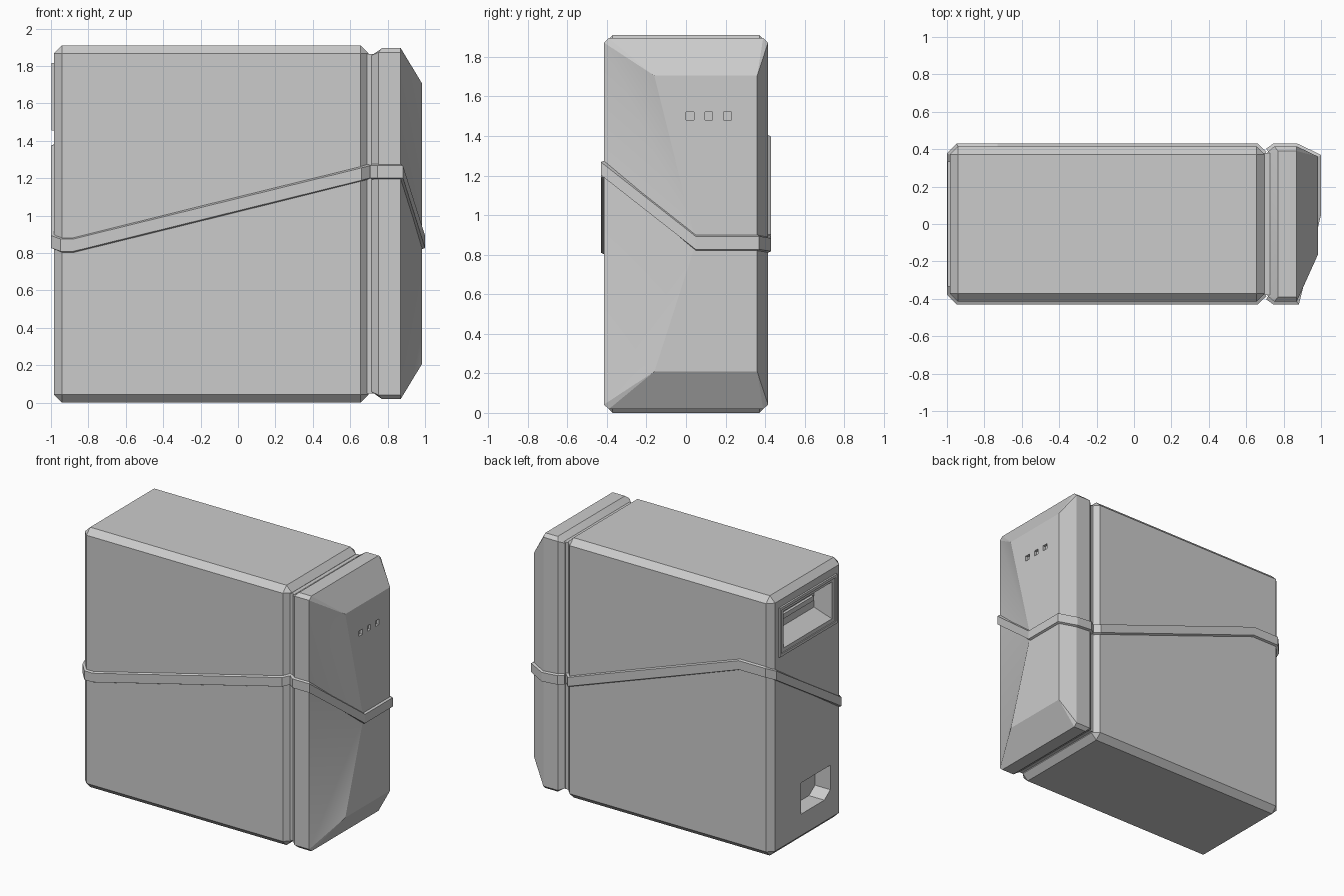
import bpy, bmesh
from mathutils import Vector

cube = bpy.data.objects.get("Cube")
if cube:
    bpy.data.objects.remove(cube, do_unlink=True)

# Single casing colour
grey = bpy.data.materials.new("casing_grey")
grey.use_nodes = True
tone = (0.6, 0.6, 0.6, 1)
grey.diffuse_color = tone
for node in grey.node_tree.nodes:
    if node.type == 'BSDF_PRINCIPLED':
        node.inputs["Base Color"].default_value = tone


def finish(name, bm):
    bmesh.ops.recalc_face_normals(bm, faces=bm.faces[:])
    mesh = bpy.data.meshes.new(name)
    bm.to_mesh(mesh)
    bm.free()
    mesh.materials.append(grey)
    ob = bpy.data.objects.new(name, mesh)
    bpy.context.scene.collection.objects.link(ob)
    return ob


def box(name, lo, hi, chamfer=0):
    lo, hi = Vector(lo), Vector(hi)
    bm = bmesh.new()
    bmesh.ops.create_cube(bm, size=1)
    for v in bm.verts:
        v.co = Vector([(a + b) / 2 + c * (b - a) for a, b, c in zip(lo, hi, v.co)])
    if chamfer:
        bmesh.ops.bevel(bm, geom=bm.edges[:], offset=chamfer, segments=1,
                        profile=0.5, affect='EDGES')
    return finish(name, bm)


def loft(name, x0, outline0, x1, outline1):
    """Solid between two (y, z) outlines on planes of constant x."""
    bm = bmesh.new()
    a = [bm.verts.new((x0, y, z)) for y, z in outline0]
    b = [bm.verts.new((x1, y, z)) for y, z in outline1]
    bm.faces.new(a)
    bm.faces.new(b[::-1])
    for i in range(len(a)):
        j = (i + 1) % len(a)
        bm.faces.new((a[i], a[j], b[j], b[i]))
    return finish(name, bm)


def cut(target, cutter, keep=False):
    mod = target.modifiers.new("cut", 'BOOLEAN')
    mod.operation, mod.solver, mod.object = 'DIFFERENCE', 'EXACT', cutter
    bpy.context.view_layer.objects.active = target
    bpy.ops.object.modifier_apply(modifier=mod.name)
    if not keep:
        bpy.data.objects.remove(cutter, do_unlink=True)


def rect(y0, y1, z0, z1):
    return [(y0, z0), (y1, z0), (y1, z1), (y0, z1)]


def band(name, path):
    """Raised trim with sloped edges, following a path around the casing."""
    bm = bmesh.new()
    pts = [Vector(p) for p in path]
    rings = []
    for i, p in enumerate(pts):
        normals = []
        for a, b in ((i - 1, i), (i, i + 1)):
            if 0 <= a and b < len(pts):
                d = pts[b] - pts[a]
                normals.append(Vector((d.y, -d.x, 0)).normalized())
        n = sum(normals, Vector()).normalized()
        n /= n.dot(normals[0])
        rings.append([bm.verts.new(p + n * off + Vector((0, 0, dz)))
                      for off, dz in ((-.02, -.048), (.015, -.033), (.015, .033), (-.02, .048))])
    for a, b in zip(rings, rings[1:]):
        for k in range(4):
            m = (k + 1) % 4
            bm.faces.new((a[k], a[m], b[m], b[k]))
    bm.faces.new(rings[0])
    bm.faces.new(rings[-1][::-1])
    return finish(name, bm)


# Main case with chamfered edges, and the neck joining it to the front panel
case = box("main_case", (-.985, -.415, 0), (.698, .415, 1.91), .043)
box("neck", (.68, -.38, .05), (.73, .38, 1.865))

# Handle recess with raised frame on the left end of the case
frame = box("recess_frame", (-.998, -.335, 1.455), (-.975, .335, 1.815))
cut(frame, box("lip_cutter", (-1.1, -.315, 1.475), (-.99, .315, 1.795)))
recess = loft("recess_cutter", -1.01, rect(-.29, .29, 1.49, 1.78),
              -.88, rect(-.23, .23, 1.58, 1.74))
cut(frame, recess, keep=True)
cut(case, recess)
box("recess_slot_bar", (-.9, -.2, 1.645), (-.87, .2, 1.68))

# Lower port opening with one clipped corner
port = [(.07, .2), (-.2, .2), (-.27, .25), (-.27, .43), (.07, .43)]
cut(case, loft("port_cutter", -1.1, port, -.86, port))

# Front panel: upper and lower halves share a slanted middle ring
plan = [(.715, -.385), (.75, -.415), (.87, -.415), (.985, .05),
        (.985, .36), (.87, .415), (.75, .415), (.715, .385)]
mid_z = [1.235, 1.235, 1.235, .86, .86, .86, .86, .86]
bm = bmesh.new()
mid = [bm.verts.new((x, y, z)) for (x, y), z in zip(plan, mid_z)]
for side in (1, -1):
    def level(h):
        return .957 + side * h
    rim = []
    for i, (x, y) in enumerate(plan):
        h = .748 if i in (3, 4) else .9 if i in (0, 7) else .915
        rim.append(bm.verts.new((x, -.16 if i == 3 else y, level(h))))
    cap = [bm.verts.new((x, y, level(.938)))
           for x, y in ((.77, -.39), (.87, -.39), (.87, .39), (.77, .39))]
    for i in range(8):
        j = (i + 1) % 8
        if i == 2:
            bm.faces.new((mid[i], mid[j], rim[i]))
            bm.faces.new((rim[i], mid[j], rim[j]))
        else:
            bm.faces.new((mid[i], mid[j], rim[j], rim[i]))
    bm.faces.new(cap)
    for loop in ((rim[3], rim[4], cap[2], cap[1]), (rim[2], rim[3], cap[1]),
                 (rim[4], rim[5], cap[2]), (rim[1], rim[2], cap[1], cap[0]),
                 (rim[5], rim[6], cap[3], cap[2]), (rim[0], rim[1], cap[0]),
                 (rim[6], rim[7], cap[3]), (rim[7], rim[0], cap[0], cap[3])):
        bm.faces.new(loop)
panel = finish("front_panel", bm)

# Three small indicator holes
for y in (.02, .115, .21):
    cut(panel, box("indicator_cutter", (.965, y - .02, 1.48), (1.1, y + .02, 1.52)))

# Trim bands wrapping the panel and the case
band("panel_band", [(.715, -.39, 1.235), (.75, -.415, 1.235), (.87, -.415, 1.235),
                    (.985, .05, .86), (.985, .36, .86), (.87, .415, .85),
                    (.75, .415, .86), (.715, .39, .86)])
band("case_band", [(.698, .375, .87), (.655, .415, .87), (-.73, .415, 1.365),
                   (-.942, .415, 1.365), (-.985, .372, 1.34), (-.985, -.372, .86),
                   (-.942, -.415, .842), (-.88, -.415, .842), (.655, -.415, 1.222),
                   (.698, -.375, 1.235)])

# Soften only the shallow fold on the panel
bpy.ops.object.select_all(action='DESELECT')
panel.select_set(True)
bpy.context.view_layer.objects.active = panel
bpy.ops.object.shade_smooth_by_angle(angle=0.35)
